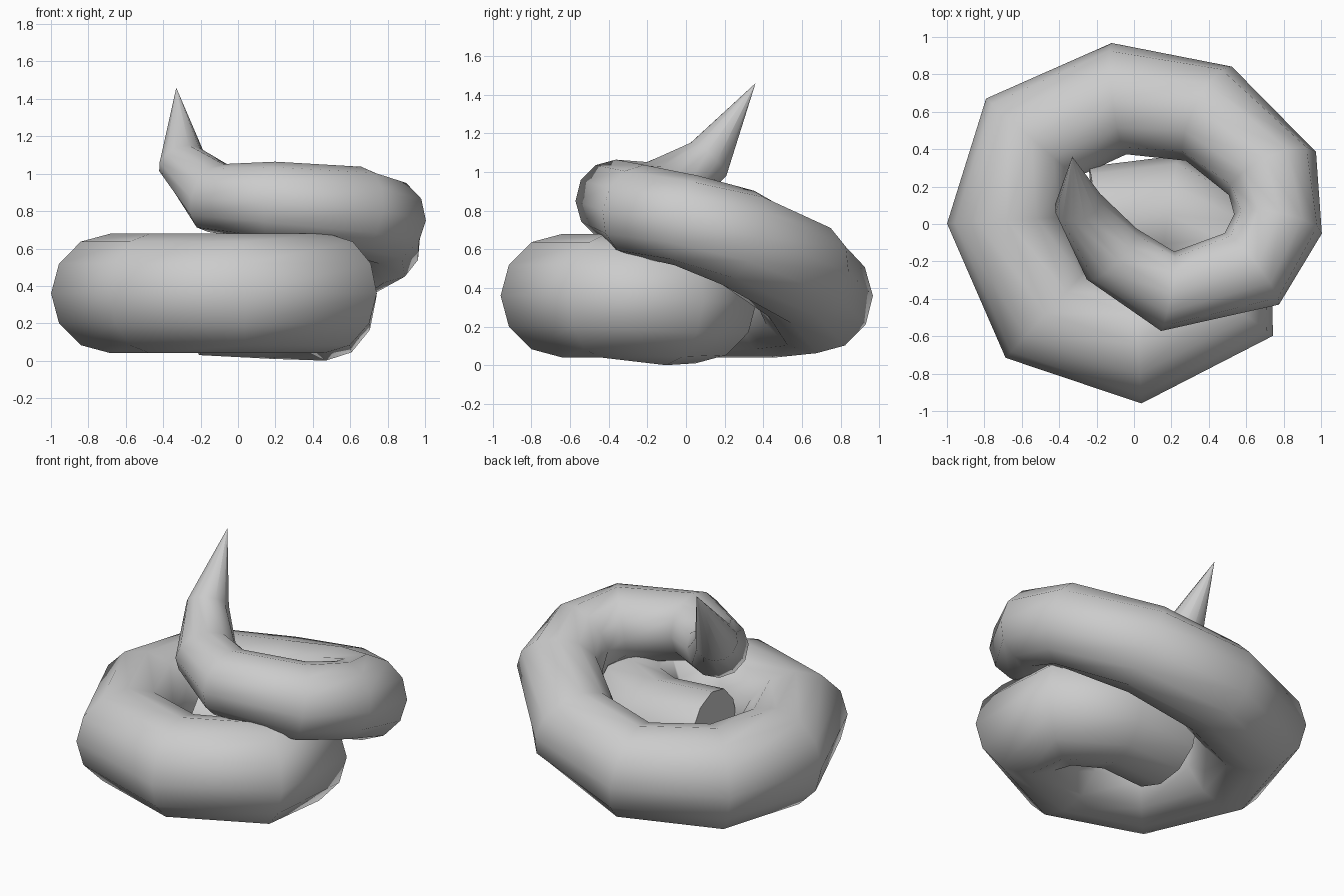
import bpy

if "Cube" in bpy.data.objects:
    bpy.data.objects.remove(bpy.data.objects["Cube"])

# Spiral centre line: x, y, z, tube radius (from buried inner end to pointed tip)
path = [
    (-0.20, 0.00, 0.34, 0.31),
    (0.18, 0.05, 0.33, 0.32),
    (0.46, -0.09, 0.33, 0.33),
    (0.47, -0.43, 0.36, 0.32),
    (0.02, -0.64, 0.36, 0.32),
    (-0.47, -0.48, 0.36, 0.32),
    (-0.68, 0.02, 0.36, 0.32),
    (-0.55, 0.46, 0.36, 0.32),
    (-0.08, 0.67, 0.36, 0.30),
    (0.40, 0.59, 0.48, 0.28),
    (0.74, 0.27, 0.66, 0.26),
    (0.77, 0.00, 0.75, 0.24),
    (0.63, -0.24, 0.80, 0.24),
    (0.18, -0.36, 0.85, 0.215),
    (-0.12, -0.16, 0.87, 0.19),
    (-0.30, 0.11, 1.06, 0.13),
    (-0.33, 0.36, 1.46, 0.0),
]

# Twelve-sided tapering tube swept along the spiral
curve = bpy.data.curves.new("coil_path", 'CURVE')
curve.dimensions = '3D'
curve.twist_mode = 'Z_UP'
curve.bevel_depth = 1.0
curve.bevel_resolution = 4
curve.use_fill_caps = True
spline = curve.splines.new('POLY')
spline.points.add(len(path) - 1)
for point, (x, y, z, r) in zip(spline.points, path):
    point.co = (x, y, z, 1)
    point.radius = r
spline.use_smooth = True

coil = bpy.data.objects.new("coil", curve)
bpy.context.collection.objects.link(coil)
bpy.context.view_layer.objects.active = coil
coil.select_set(True)
bpy.ops.object.convert(target='MESH')
coil = bpy.context.object
coil.name = "coil"
bpy.ops.object.shade_smooth()
